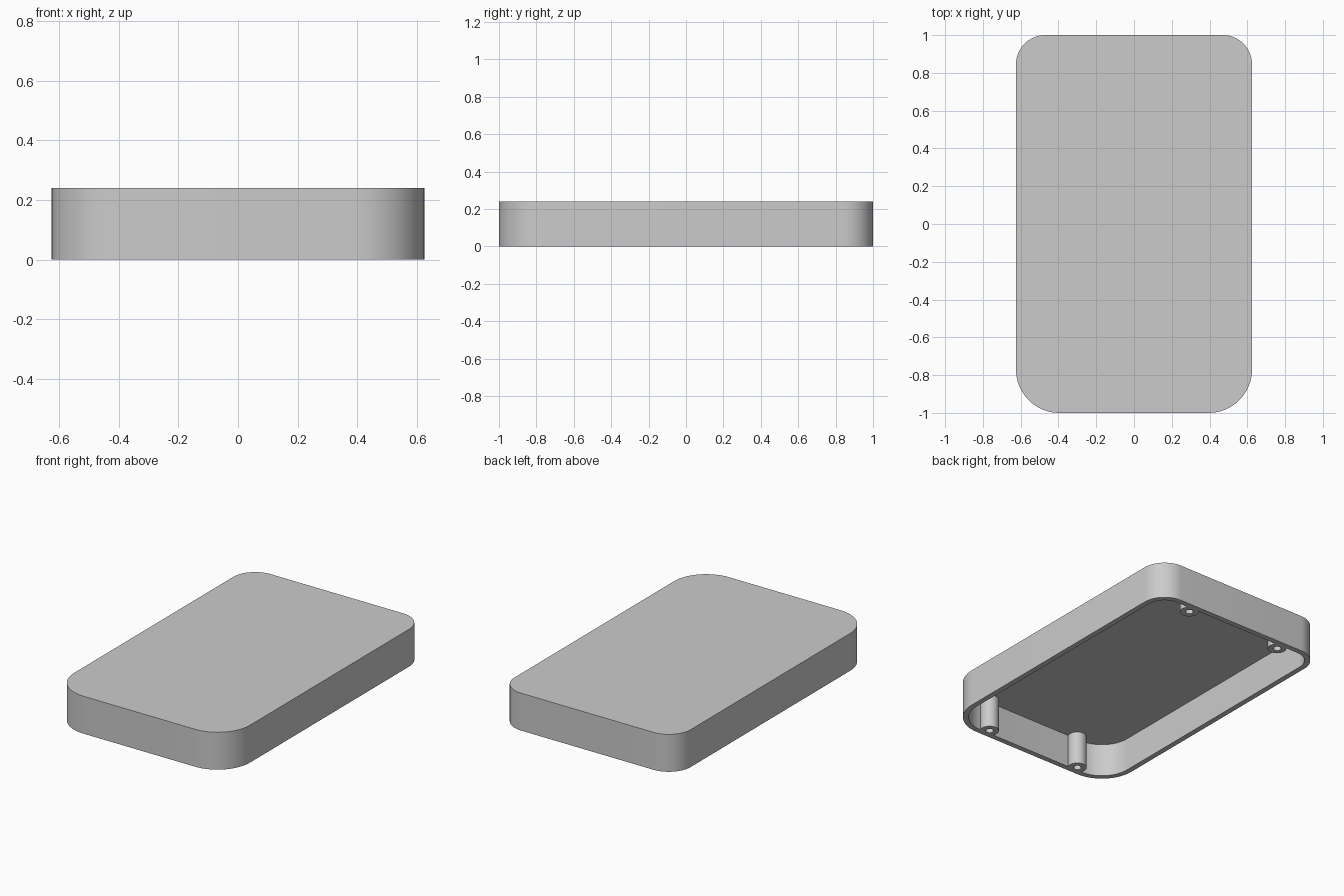
import bpy, bmesh
from math import sin, cos, pi, radians

if "Cube" in bpy.data.objects:
    bpy.data.objects.remove(bpy.data.objects["Cube"], do_unlink=True)

HALF_X, HALF_Y, HEIGHT = 0.625, 1.0, 0.24
WALL, CEILING = 0.035, 0.215
FRONT_R, BACK_R = 0.23, 0.155

grey = bpy.data.materials.new("plain_grey")
grey.use_nodes = True
grey.diffuse_color = (0.6, 0.6, 0.6, 1)
grey.node_tree.nodes["Principled BSDF"].inputs["Base Color"].default_value = (0.6, 0.6, 0.6, 1)


def outline(inset, steps=16):
    """Rounded rectangle with wider front corners."""
    corners = [(1, 1, BACK_R), (-1, 1, BACK_R), (-1, -1, FRONT_R), (1, -1, FRONT_R)]
    points = []
    for i, (sx, sy, r) in enumerate(corners):
        for k in range(steps + 1):
            t = (i + k / steps) * pi / 2
            points.append((sx * (HALF_X - r) + (r - inset) * cos(t),
                           sy * (HALF_Y - r) + (r - inset) * sin(t)))
    return points


def circle(x, y, r, sides=32):
    return [(x + r * cos(2 * pi * k / sides), y + r * sin(2 * pi * k / sides))
            for k in range(sides)]


def skin(name, sections, cap_start=False, cap_end=False):
    """Bridge successive (outline, height) loops into one surface."""
    bm = bmesh.new()
    loops = [[bm.verts.new((x, y, z)) for x, y in pts] for pts, z in sections]
    for a, b in zip(loops, loops[1:]):
        for i in range(len(a)):
            j = (i + 1) % len(a)
            bm.faces.new((a[i], a[j], b[j], b[i]))
    if cap_start:
        bm.faces.new(loops[0][::-1])
    if cap_end:
        bm.faces.new(loops[-1])
    mesh = bpy.data.meshes.new(name)
    bm.to_mesh(mesh)
    bm.free()
    mesh.materials.append(grey)
    obj = bpy.data.objects.new(name, mesh)
    bpy.context.collection.objects.link(obj)
    bpy.ops.object.select_all(action='DESELECT')
    obj.select_set(True)
    bpy.context.view_layer.objects.active = obj
    bpy.ops.object.shade_smooth_by_angle(angle=radians(30))
    return obj


# Hollow lid: ceiling, inner wall, rim, outer wall, top
skin("lid_shell", [(outline(WALL), CEILING), (outline(WALL), 0),
                   (outline(0), 0), (outline(0), HEIGHT)][::-1][::-1],
     cap_start=True, cap_end=True)

# Four hollow screw posts hanging from the ceiling
for end, y in (("front", -0.94), ("back", 0.926)):
    for side, x in (("left", 0.344), ("right", -0.344)):
        hole, post = circle(x, y, 0.024), circle(x, y, 0.056)
        skin(f"screw_post_{end}_{side}",
             [(hole, CEILING), (hole, 0), (post, 0), (post, CEILING)])
